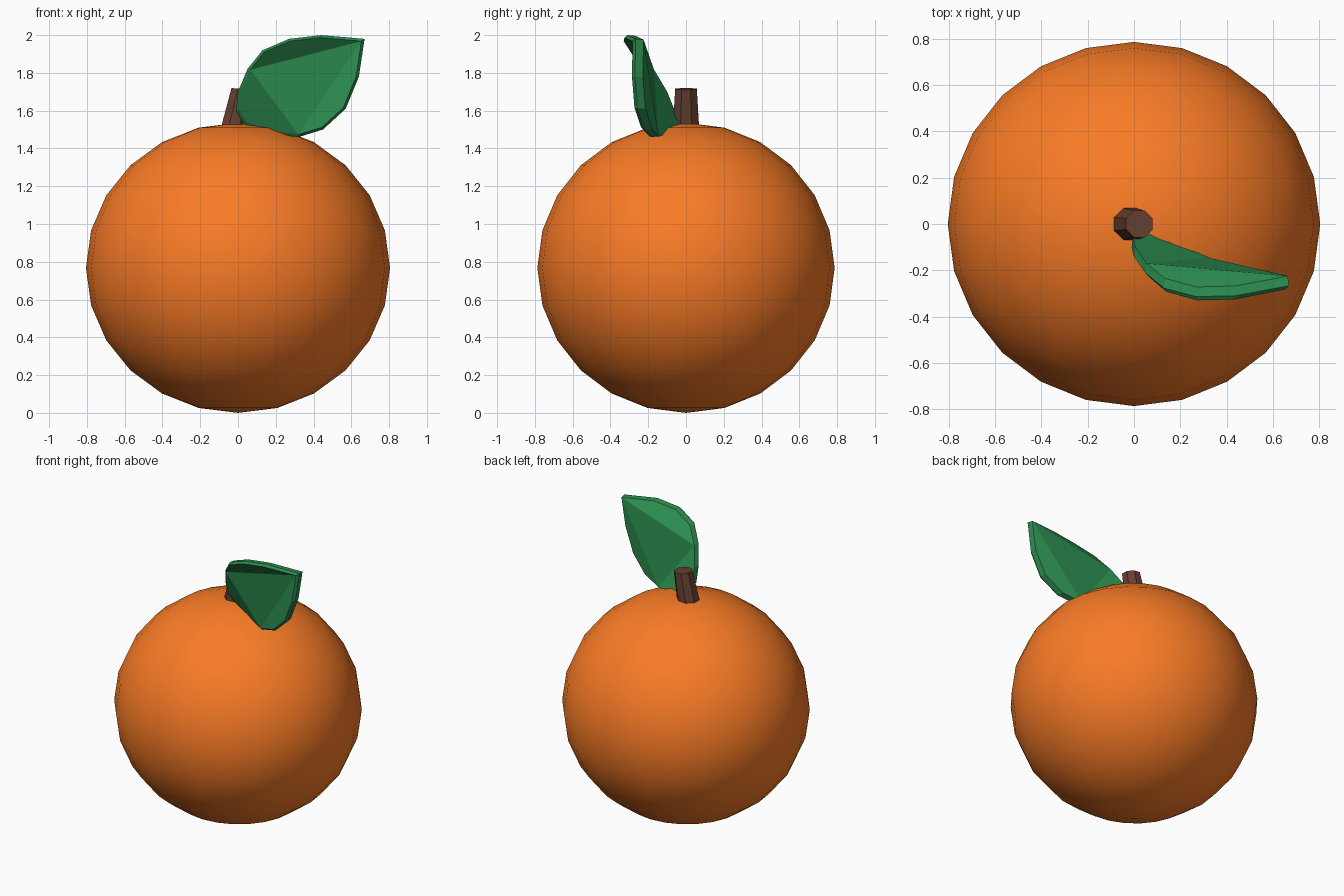
import bpy, bmesh
from mathutils import Matrix, Vector

if "Cube" in bpy.data.objects:
    bpy.data.objects.remove(bpy.data.objects["Cube"])


def material(name, rgb):
    m = bpy.data.materials.new(name)
    m.diffuse_color = (*rgb, 1)
    m.use_nodes = True
    m.node_tree.nodes["Principled BSDF"].inputs["Base Color"].default_value = m.diffuse_color
    return m


def make_object(name, bm, mat, smooth=False):
    bmesh.ops.recalc_face_normals(bm, faces=bm.faces[:])
    for f in bm.faces:
        f.smooth = smooth
    mesh = bpy.data.meshes.new(name)
    bm.to_mesh(mesh)
    bm.free()
    mesh.materials.append(mat)
    obj = bpy.data.objects.new(name, mesh)
    bpy.context.collection.objects.link(obj)
    return obj


orange = material("orange_peel", (0.95, 0.2, 0.02))
brown = material("stem_brown", (0.13, 0.05, 0.03))
green = material("leaf_green", (0.025, 0.27, 0.08))

# Fruit: slightly squashed sphere
bm = bmesh.new()
bmesh.ops.create_uvsphere(
    bm, u_segments=24, v_segments=12, radius=1,
    matrix=Matrix.Translation((0, 0, 0.768)) @ Matrix.Diagonal((0.805, 0.787, 0.768, 1)))
make_object("fruit", bm, orange, smooth=True)

# Stem: tapered eight-sided peg leaning right
bm = bmesh.new()
bmesh.ops.create_cone(bm, cap_ends=True, segments=8, radius1=0.077, radius2=0.062,
                      depth=0.24, matrix=Matrix.Rotation(0.3927, 4, 'Z'))
for v in bm.verts:
    top = v.co.z > 0
    v.co.x += 0.023 if top else -0.027
    v.co.z = (1.715 - 0.08 * (v.co.x - 0.023)) if top else 1.48
make_object("stem", bm, brown)

# Leaf: curled outline, thickened towards the front with a bevelled rim
outline = [(0.03, -0.03, 1.53), (-0.01, -0.06, 1.60), (0.0, -0.10, 1.70),
           (0.05, -0.17, 1.82), (0.13, -0.235, 1.92), (0.27, -0.272, 1.98),
           (0.44, -0.268, 2.0), (0.67, -0.225, 1.98), (0.64, -0.228, 1.78),
           (0.57, -0.215, 1.61), (0.45, -0.18, 1.50), (0.32, -0.145, 1.46),
           (0.16, -0.07, 1.48)]
LEFT, TIP, BOTTOM = 3, 7, 11
centre = Vector((0.33, 0, 1.74))
bm = bmesh.new()
rings = []
for dy, scale in ((0, 0.985), (-0.042, 1.0), (-0.058, 0.95)):
    ring = []
    for x, y, z in outline:
        ring.append(bm.verts.new((centre.x + (x - centre.x) * scale, y + dy,
                                  centre.z + (z - centre.z) * scale)))
    rings.append(ring)
n = len(outline)
for a, b in zip(rings, rings[1:]):
    for i in range(n):
        j = (i + 1) % n
        bm.faces.new((a[i], a[j], b[j], b[i]))
# Each cap is a central triangle with three side facets
for r in (rings[0], rings[2]):
    bm.faces.new((r[LEFT], r[TIP], r[BOTTOM]))
    bm.faces.new(r[LEFT:TIP + 1])
    bm.faces.new(r[TIP:BOTTOM + 1])
    bm.faces.new(r[BOTTOM:] + r[:LEFT + 1])
make_object("leaf", bm, green)
